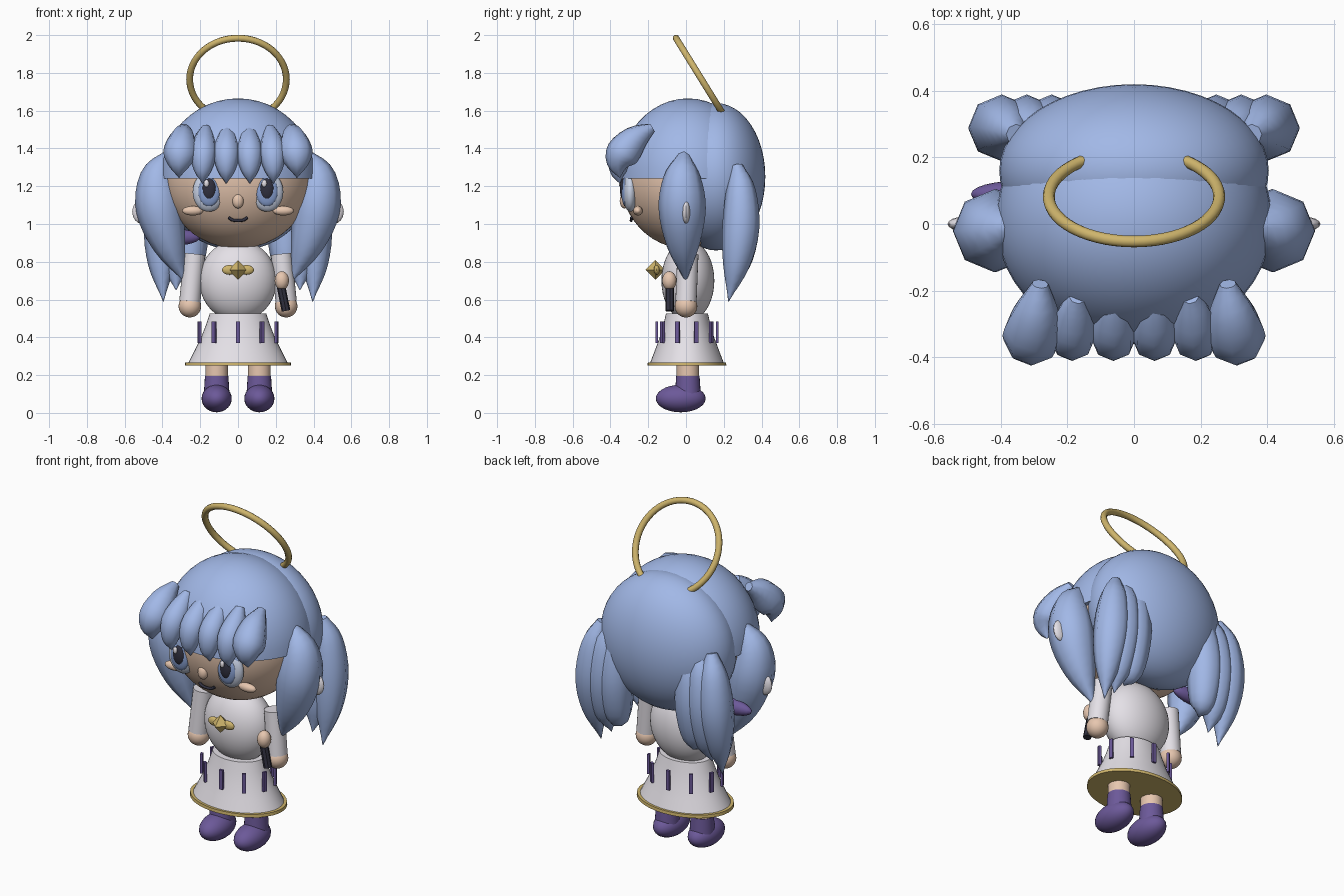
import bpy, bmesh, math
from mathutils import Vector, Matrix

if "Cube" in bpy.data.objects:
    bpy.data.objects.remove(bpy.data.objects["Cube"])


def material(name, rgb):
    m = bpy.data.materials.new(name)
    m.diffuse_color = (*rgb, 1)
    m.use_nodes = True
    m.node_tree.nodes["Principled BSDF"].inputs["Base Color"].default_value = m.diffuse_color
    return m


HAIR = material("periwinkle_hair", (0.36, 0.48, 0.80))
SKIN = material("peach_skin", (0.80, 0.57, 0.43))
WHITE = material("soft_white", (0.80, 0.77, 0.82))
PURPLE = material("purple", (0.15, 0.10, 0.32))
GOLD = material("gold", (0.62, 0.46, 0.15))
DARK = material("charcoal", (0.03, 0.03, 0.05))
IRIS = material("iris_blue", (0.25, 0.36, 0.66))
EYE = material("pale_eye", (0.58, 0.64, 0.78))


def finish(name, bm, mat, smooth=40):
    bmesh.ops.recalc_face_normals(bm, faces=bm.faces)
    me = bpy.data.meshes.new(name)
    bm.to_mesh(me)
    bm.free()
    me.materials.append(mat)
    ob = bpy.data.objects.new(name, me)
    bpy.context.collection.objects.link(ob)
    if smooth:
        bpy.ops.object.select_all(action='DESELECT')
        ob.select_set(True)
        bpy.context.view_layer.objects.active = ob
        bpy.ops.object.shade_smooth_by_angle(angle=math.radians(smooth))
    return ob


def ball(name, loc, rad, mat, seg=32, cut_z=None):
    """Ellipsoid, optionally cut flat below cut_z."""
    bm = bmesh.new()
    bmesh.ops.create_uvsphere(bm, u_segments=seg, v_segments=seg // 2, radius=1)
    bmesh.ops.transform(bm, verts=bm.verts,
                        matrix=Matrix.Translation(loc) @ Matrix.Diagonal((*rad, 1)))
    if cut_z is not None:
        geom = bm.verts[:] + bm.edges[:] + bm.faces[:]
        cut = bmesh.ops.bisect_plane(bm, geom=geom, plane_co=(0, 0, cut_z),
                                     plane_no=(0, 0, 1), clear_inner=True)
        edges = [e for e in cut["geom_cut"] if isinstance(e, bmesh.types.BMEdge)]
        bmesh.ops.edgeloop_fill(bm, edges=edges)
    return finish(name, bm, mat)


def loft(name, rings, mat, smooth=40):
    """Skin a list of vertex rings and close both ends."""
    bm = bmesh.new()
    rows = [[bm.verts.new(p) for p in ring] for ring in rings]
    n = len(rows[0])
    for a, b in zip(rows, rows[1:]):
        for i in range(n):
            bm.faces.new((a[i], a[(i + 1) % n], b[(i + 1) % n], b[i]))
    bm.faces.new(rows[0])
    bm.faces.new(rows[-1])
    return finish(name, bm, mat, smooth)


def tube(name, pts, mat, sides=8, steps=4, smooth=50):
    """Tapered tube along smoothed (x, y, z, radius) points."""
    P = [Vector(p) for p in pts]
    P = [2 * P[0] - P[1]] + P + [2 * P[-1] - P[-2]]
    path = []
    for a, b, c, d in zip(P, P[1:], P[2:], P[3:]):
        for k in range(steps):
            t = k / steps
            path.append(0.5 * (2 * b + (c - a) * t + (2 * a - 5 * b + 4 * c - d) * t * t
                               + (3 * b - a - 3 * c + d) * t ** 3))
    path.append(P[-2])
    rings = []
    for i, p in enumerate(path):
        tan = (path[min(i + 1, len(path) - 1)] - path[max(i - 1, 0)]).to_3d()
        tan = Vector(tan[:3]).normalized()
        ref = Vector((0, 1, 0)) if abs(tan.y) < 0.95 else Vector((0, 0, 1))
        u = tan.cross(ref).normalized()
        v = tan.cross(u)
        r = max(p[3], 0.002)
        c = Vector(p[:3])
        rings.append([c + r * (math.cos(q) * u + math.sin(q) * v)
                      for q in (math.tau * j / sides for j in range(sides))])
    return loft(name, rings, mat, smooth)


def turned(name, profile, mat, sy=1.0, x=0, y=0, sides=40):
    """Elliptical lathe from (radius, z) pairs."""
    rings = [[(x + r * math.cos(math.tau * j / sides),
               y + sy * r * math.sin(math.tau * j / sides), z) for j in range(sides)]
             for r, z in profile]
    return loft(name, rings, mat)


# Head and main hair masses
ball("head", (0, 0, 1.25), (0.39, 0.35, 0.38), SKIN, 48)
ball("hair_cap", (0, 0.01, 1.24), (0.415, 0.37, 0.425), HAIR, 48, cut_z=1.24)
ball("back_hair", (0, 0.16, 1.25), (0.405, 0.26, 0.39), HAIR, 48)

# Fringe
for i, x in enumerate((-0.30, -0.18, -0.06, 0.06, 0.18, 0.30)):
    outer = abs(x) > 0.25
    k = 1.0 if outer else 0.78
    low = 0.03 if outer else 0
    tube(f"fringe_lock_{i}", [
        (x * 0.94, -0.18 if outer else -0.22, 1.51, 0.025),
        (x * 0.98, -0.265, 1.455, 0.07 * k),
        (x * 1.02, -0.335, 1.375, 0.09 * k),
        (x * 1.04, -0.36, 1.28 + low, 0.058 * k),
        (x * 1.04, -0.35, 1.215 + low, 0)], HAIR, steps=3)

# Halo ring leaning into the hair
R, r = 0.256, 0.018
axis_dn = Vector((0, 0.526, -0.85))
mid = Vector((0, 0.082, 1.766))
bm = bmesh.new()
rows = []
for i in range(56):
    a = math.tau * i / 56
    out = Vector((math.sin(a), 0, 0)) + math.cos(a) * axis_dn
    nrm = Vector((0, 0.85, 0.526))
    rows.append([bm.verts.new(mid + out * (R + r * math.cos(b)) + nrm * r * math.sin(b))
                 for b in (math.tau * j / 10 for j in range(10))])
for i in range(56):
    p, q = rows[i], rows[(i + 1) % 56]
    for j in range(10):
        bm.faces.new((p[j], p[(j + 1) % 10], q[(j + 1) % 10], q[j]))
finish("halo", bm, GOLD, 60)

# Parts on both sides
for s, side in ((-1, "right"), (1, "left")):
    # Side lock and its ornament
    tube(f"side_lock_{side}", [
        (s * 0.36, -0.01, 1.37, 0.03), (s * 0.42, -0.02, 1.25, 0.098),
        (s * 0.415, -0.02, 1.08, 0.125), (s * 0.36, -0.015, 0.88, 0.085),
        (s * 0.28, 0, 0.69, 0)], HAIR)
    ball(f"ear_ornament_{side}", (s * 0.51, 0, 1.065), (0.05, 0.022, 0.063), WHITE, 16)
    # Back bunch of three locks
    for i, (dx, dz) in enumerate(((0, 0), (0.075, 0.06), (0.15, 0.13))):
        tube(f"back_lock_{side}_{i}", [
            (s * (0.355 - dx), 0.27, 1.31, 0.03), (s * (0.385 - dx), 0.29, 1.18, 0.078),
            (s * (0.40 - dx), 0.29, 0.98, 0.098), (s * (0.405 - dx), 0.265, 0.78, 0.07),
            (s * (0.395 - dx * 0.9), 0.225, 0.59 + dz, 0)], HAIR)
    # Eye layers
    ball(f"eye_{side}", (s * 0.155, -0.295, 1.17), (0.085, 0.04, 0.105), EYE)
    ball(f"iris_{side}", (s * 0.153, -0.322, 1.172), (0.058, 0.02, 0.078), IRIS, 24)
    ball(f"pupil_{side}", (s * 0.153, -0.332, 1.185), (0.036, 0.018, 0.056), DARK, 24)
    ball(f"eye_glint_{side}", (s * 0.153 - 0.014, -0.346, 1.215), (0.014, 0.01, 0.02), WHITE, 16)
    ball(f"cheek_{side}", (s * 0.24, -0.255, 1.07), (0.056, 0.025, 0.025), SKIN, 20)
    # Arm
    tube(f"sleeve_{side}", [(s * 0.23, 0.01, 0.84, 0.056), (s * 0.255, 0, 0.59, 0.056)],
         WHITE, sides=24, steps=1)
    ball(f"hand_{side}", (s * 0.255, 0, 0.565), (0.06, 0.06, 0.06), SKIN, 24)
    # Leg and boot
    turned(f"leg_{side}", [(0.06, 0.16), (0.06, 0.3)], SKIN, x=s * 0.113, y=0.01, sides=24)
    turned(f"boot_shaft_{side}", [(0.07, 0.07), (0.062, 0.195)], PURPLE,
           x=s * 0.113, y=0.01, sides=24)
    ball(f"boot_foot_{side}", (s * 0.113, -0.028, 0.076), (0.08, 0.132, 0.073), PURPLE, 28)
    # Wing of the brooch
    ball(f"brooch_wing_{side}", (s * 0.045, -0.155, 0.757), (0.04, 0.016, 0.026), GOLD, 16)

# Nose and mouth
ball("nose", (0, -0.325, 1.122), (0.03, 0.026, 0.04), SKIN, 20)
tube("mouth", [(-0.05, -0.288, 1.035, 0.008), (-0.025, -0.29, 1.02, 0.008),
               (0.025, -0.29, 1.02, 0.008), (0.05, -0.288, 1.035, 0.008)], DARK)

# Purple bow end behind the right side lock
ball("bow_knot", (-0.345, 0.09, 0.93), (0.145, 0.04, 0.045), PURPLE, 24)

# Torso and skirt
ball("torso", (0, 0.01, 0.70), (0.205, 0.14, 0.215), WHITE, 40)
turned("skirt", [(0.15, 0.525), (0.168, 0.47), (0.195, 0.40), (0.23, 0.33), (0.265, 0.262)],
       WHITE, 0.74, y=0.005)
turned("skirt_hem", [(0.282, 0.25), (0.28, 0.268)], GOLD, 0.74, y=0.005)

# Vertical ribbons around the skirt
for i in range(10):
    a = math.tau * i / 10
    bm = bmesh.new()
    bmesh.ops.create_cube(bm, size=1)
    bmesh.ops.transform(bm, verts=bm.verts, matrix=Matrix.Translation(
        (0.215 * math.sin(a), 0.005 - 0.16 * math.cos(a), 0.427))
        @ Matrix.Rotation(a, 4, 'Z') @ Matrix.Diagonal((0.022, 0.014, 0.115, 1)))
    finish(f"skirt_ribbon_{i}", bm, PURPLE, 0)

# Octahedral brooch jewel
bm = bmesh.new()
bmesh.ops.create_uvsphere(bm, u_segments=4, v_segments=2, radius=0.052)
bmesh.ops.translate(bm, verts=bm.verts, vec=(0, -0.162, 0.757))
finish("brooch_jewel", bm, GOLD, 0)

# Hand-held stick with its gripping hand
ball("grip_hand", (0.232, -0.088, 0.70), (0.038, 0.038, 0.05), SKIN, 20)
tube("held_stick", [(0.228, -0.086, 0.67, 0.023), (0.254, -0.086, 0.54, 0.023)],
     DARK, sides=8, steps=1, smooth=30)
